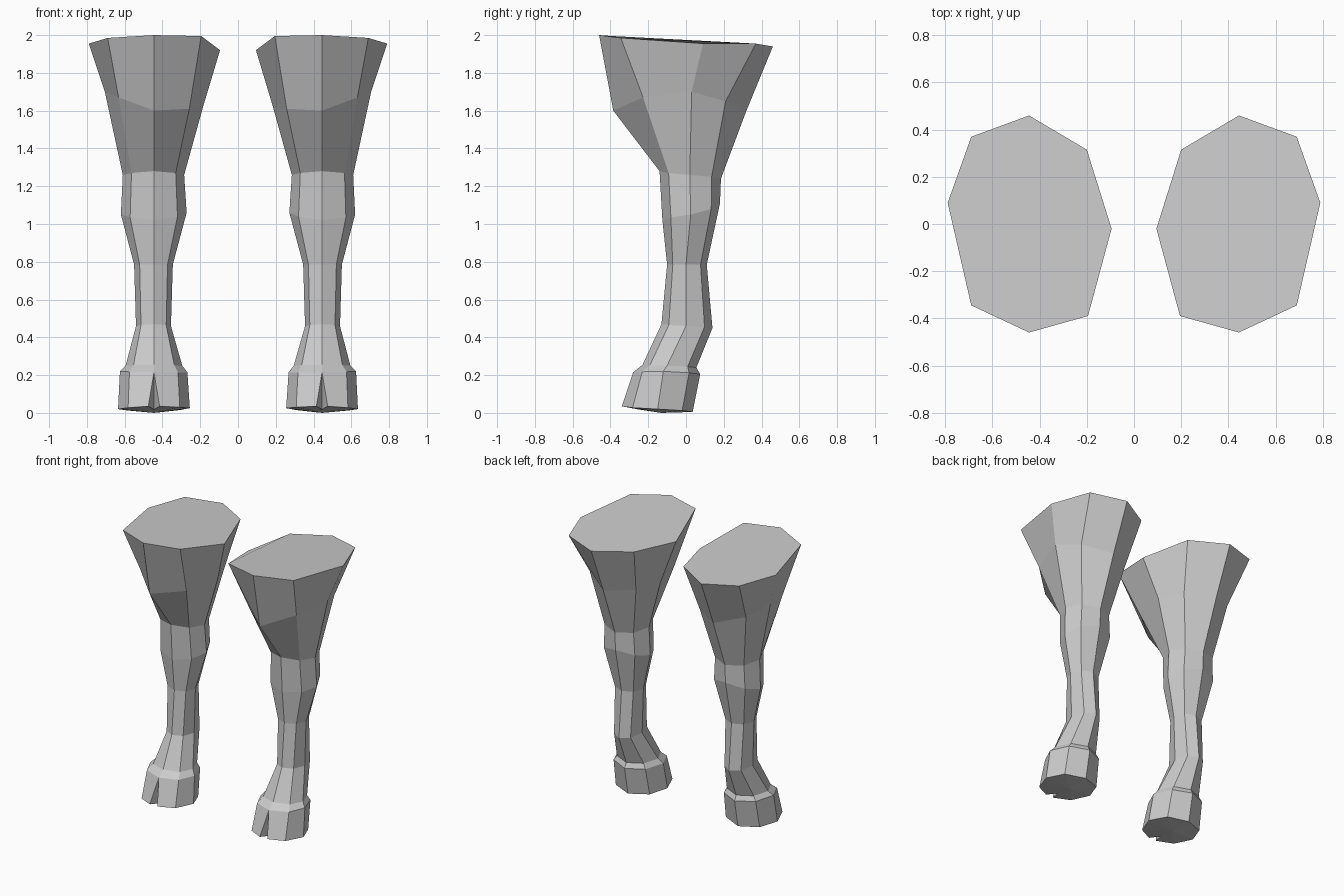
import bpy, bmesh

if "Cube" in bpy.data.objects:
    bpy.data.objects.remove(bpy.data.objects["Cube"])

CX = 0.445   # middle of each leg in x
DIAG = 0.72  # how far the diagonal corners of a ring reach

grey = bpy.data.materials.new("grey")
grey.diffuse_color = (0.6, 0.6, 0.6, 1)
grey.use_nodes = True
grey.node_tree.nodes["Principled BSDF"].inputs["Base Color"].default_value = grey.diffuse_color


def ring(yf, ym, yb, xi, xo, zf, zi, zo, zb, k=0.7):
    """Eight-sided section: front, front-outer, outer, ... front-inner."""
    dx_o, dx_i = CX + (xo - CX) * DIAG, CX + (xi - CX) * DIAG
    y1, y2 = ym + (yf - ym) * k, ym + (yb - ym) * k

    def mid(a, b):
        return a + (b - a) * 0.7

    return [(CX, yf, zf), (dx_o, y1, mid(zf, zo) if zo > zf + 0.05 else (zf + zo) / 2),
            (xo, ym, zo), (dx_o, y2, (zo + zb) / 2), (CX, yb, zb),
            (dx_i, y2, (zi + zb) / 2), (xi, ym, zi), (dx_i, y1, (zf + zi) / 2)]


# Cut plane at the top of the thigh
top = [(CX, -0.46, 2.0), (0.69, -0.345, 1.985), (0.79, 0.09, 1.955), (0.69, 0.37, 1.955),
       (CX, 0.46, 1.94), (0.2, 0.315, 1.945), (0.095, -0.02, 1.92), (0.195, -0.39, 1.995)]

# Sections from thigh down to sole
sections = [top] + [ring(*r) for r in (
    (-0.385, 0.03, 0.32, 0.185, 0.705, 1.60, 1.62, 1.70, 1.60, 0.62),  # thigh
    (-0.14, 0.02, 0.185, 0.285, 0.61, 1.28, 1.26, 1.26, 1.24),         # knee top
    (-0.125, 0.025, 0.18, 0.272, 0.62, 1.02, 1.06, 1.05, 1.11),        # knee bottom
    (-0.10, 0.00, 0.11, 0.345, 0.55, 0.785, 0.785, 0.785, 0.785),      # shin
    (-0.13, 0.00, 0.14, 0.355, 0.54, 0.47, 0.46, 0.46, 0.45),          # heel joint
    (-0.23, -0.10, 0.055, 0.295, 0.595, 0.255, 0.25, 0.25, 0.24),      # ankle
    (-0.28, -0.12, 0.075, 0.268, 0.625, 0.215, 0.215, 0.22, 0.205),    # hoof top
    (-0.34, -0.15, 0.035, 0.255, 0.635, 0.035, 0.025, 0.02, 0.005),    # sole
)]


def build_leg(name, side):
    bm = bmesh.new()
    loops = [[bm.verts.new((side * x, y, z)) for x, y, z in s] for s in sections[:-1]]
    sole = [bm.verts.new((side * x, y, z)) for x, y, z in sections[-1][1:]]

    # leg shell and cap
    bm.faces.new(loops[0])
    for a, b in zip(loops, loops[1:]):
        for i in range(8):
            j = (i + 1) % 8
            bm.faces.new((a[i], a[j], b[j], b[i]))

    # cloven hoof: the front corner is split in two around a wedge
    x, y, z = sections[-1][0]
    toe_out, toe_in, cleft, centre = [bm.verts.new((side * vx, vy, vz)) for vx, vy, vz in (
        (x + 0.03, y, z), (x - 0.03, y, z), (x, y + 0.09, 0.018), (x, -0.13, 0.0))]
    hoof = loops[-1]
    rim = [toe_out] + sole + [toe_in]
    tops = hoof + [hoof[0]]
    for i in range(8):
        bm.faces.new((tops[i], tops[i + 1], rim[i + 1], rim[i]))
        bm.faces.new((rim[i], rim[i + 1], centre))
    for toe in (toe_out, toe_in):
        bm.faces.new((hoof[0], toe, cleft))
        bm.faces.new((toe, cleft, centre))

    bmesh.ops.recalc_face_normals(bm, faces=bm.faces)
    mesh = bpy.data.meshes.new(name)
    bm.to_mesh(mesh)
    bm.free()
    mesh.materials.append(grey)
    bpy.context.collection.objects.link(bpy.data.objects.new(name, mesh))


build_leg("right_leg", 1)
build_leg("left_leg", -1)
